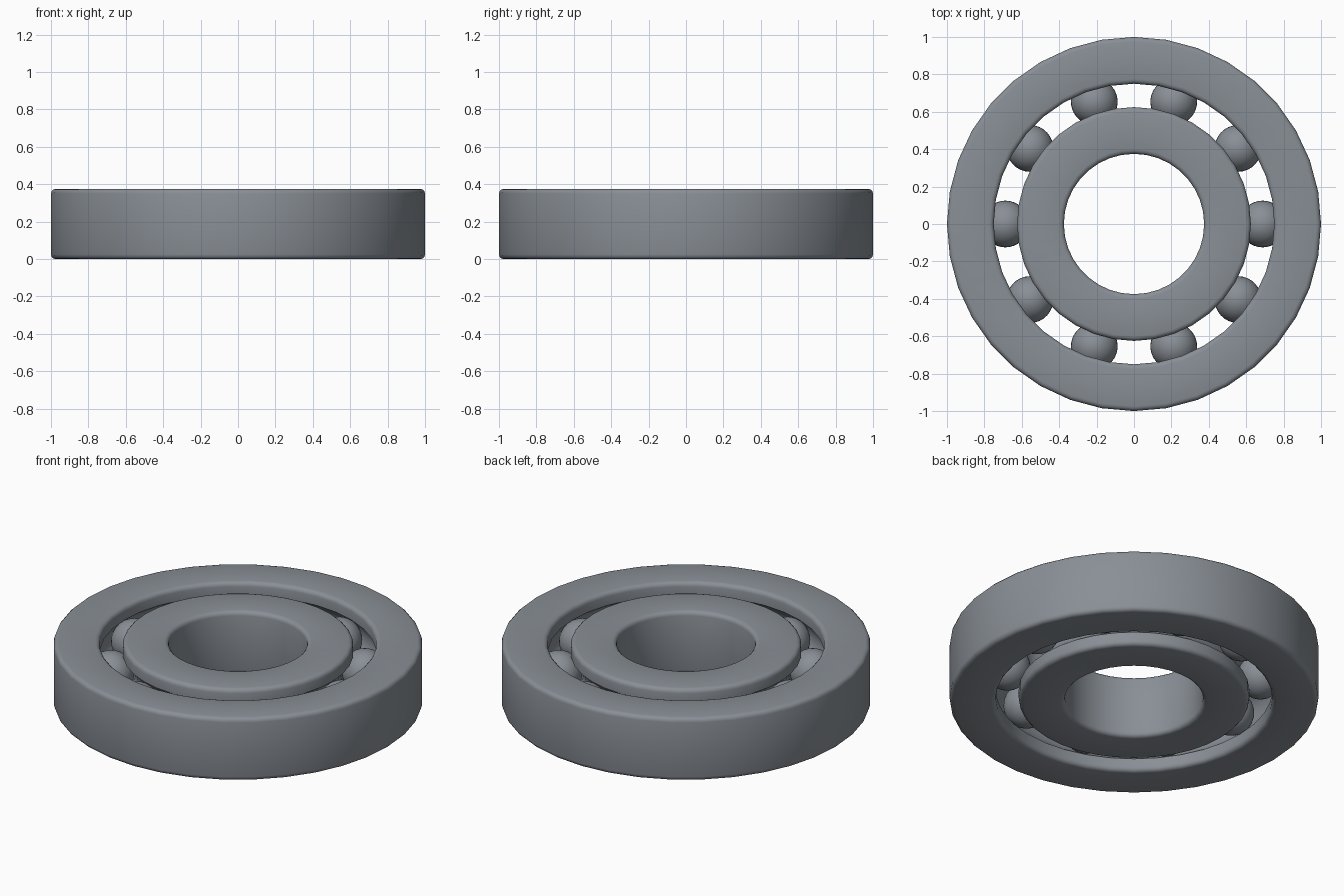
import bpy, bmesh
from math import sin, cos, pi, radians, acos

if "Cube" in bpy.data.objects:
    bpy.data.objects.remove(bpy.data.objects["Cube"])

H = 0.375          # bearing thickness
PITCH = 0.6875     # radius of the ball circle
BALL_R = 0.125
GROOVE_R = 0.127
BEVEL = 0.025
SEGS = 36

# Dark steel
steel = bpy.data.materials.new("dark_steel")
steel.diffuse_color = (0.25, 0.275, 0.305, 1.0)
steel.use_nodes = True
steel.node_tree.nodes["Principled BSDF"].inputs["Base Color"].default_value = steel.diffuse_color


def fillet(cx, cz, start, steps=3):
    """Quarter-round corner points, counter-clockwise from start degrees."""
    return [(cx + BEVEL * cos(radians(start + 90 * i / steps)),
             cz + BEVEL * sin(radians(start + 90 * i / steps))) for i in range(steps + 1)]


def groove(wall_r, steps=10):
    """Ball track arc cut into a wall, listed from bottom to top."""
    d = wall_r - PITCH
    a = acos(abs(d) / GROOVE_R)
    side = 1 if d > 0 else -1
    return [(PITCH + side * GROOVE_R * cos(-a + 2 * a * i / steps),
             H / 2 + GROOVE_R * sin(-a + 2 * a * i / steps)) for i in range(steps + 1)]


def finish(name, bm):
    bmesh.ops.recalc_face_normals(bm, faces=bm.faces)
    me = bpy.data.meshes.new(name)
    bm.to_mesh(me)
    bm.free()
    me.materials.append(steel)
    ob = bpy.data.objects.new(name, me)
    bpy.context.collection.objects.link(ob)
    bpy.ops.object.select_all(action='DESELECT')
    ob.select_set(True)
    bpy.context.view_layer.objects.active = ob
    bpy.ops.object.shade_smooth_by_angle(angle=radians(35))
    return ob


def ring(name, r_in, r_out, groove_outside):
    """Lathe a rounded rectangular section with a ball track on one wall."""
    b = BEVEL
    prof = fillet(r_in + b, b, 180) + fillet(r_out - b, b, 270)
    if groove_outside:
        prof += groove(r_out)
    prof += fillet(r_out - b, H - b, 0) + fillet(r_in + b, H - b, 90)
    if not groove_outside:
        prof += groove(r_in)[::-1]
    bm = bmesh.new()
    loops = [[bm.verts.new((r * cos(2 * pi * s / SEGS), r * sin(2 * pi * s / SEGS), z))
              for r, z in prof] for s in range(SEGS)]
    n = len(prof)
    for s in range(SEGS):
        p, q = loops[s], loops[(s + 1) % SEGS]
        for i in range(n):
            j = (i + 1) % n
            bm.faces.new((p[i], q[i], q[j], p[j]))
    return finish(name, bm)


# Outer and inner races
ring("outer_race", 0.75, 1.0, False)
ring("inner_race", 0.375, 0.625, True)

# Ten balls
for k in range(10):
    a = 2 * pi * k / 10
    bm = bmesh.new()
    bmesh.ops.create_uvsphere(bm, u_segments=32, v_segments=16, radius=BALL_R)
    ball = finish(f"ball_{k + 1}", bm)
    ball.location = (PITCH * cos(a), PITCH * sin(a), H / 2)
    ball.rotation_euler.z = a
